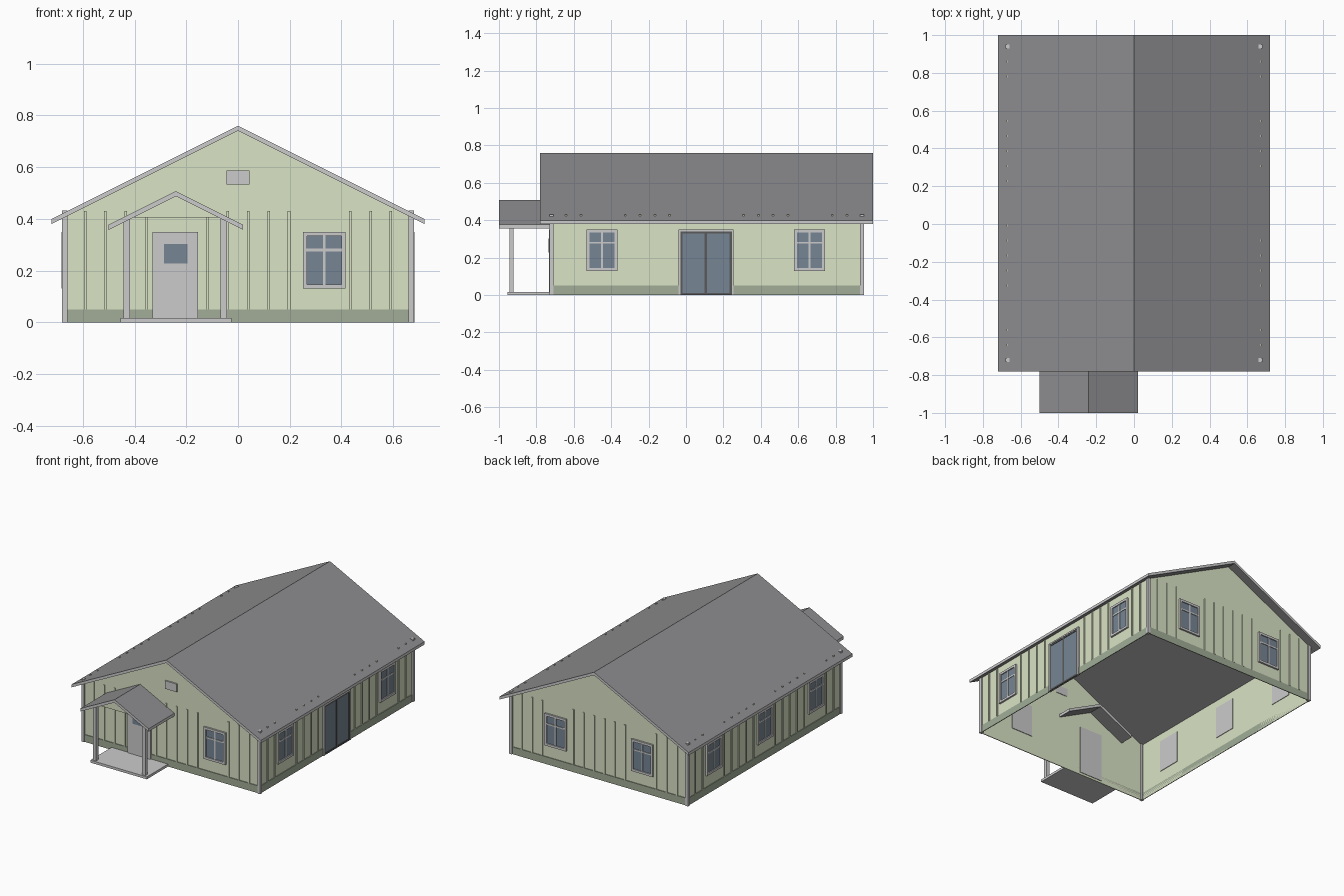
import bpy, bmesh
from mathutils import Vector

if "Cube" in bpy.data.objects:
    bpy.data.objects.remove(bpy.data.objects["Cube"])


def material(name, rgb):
    m = bpy.data.materials.new(name)
    m.diffuse_color = (*rgb, 1)
    m.use_nodes = True
    m.node_tree.nodes["Principled BSDF"].inputs["Base Color"].default_value = m.diffuse_color
    return m


GREEN = material("siding_green", (0.70, 0.77, 0.56))
BASE = material("base_green", (0.36, 0.42, 0.31))
ROOF = material("roof_grey", (0.27, 0.27, 0.28))
GLASS = material("glass_blue", (0.18, 0.24, 0.30))
DARK = material("dark_frame", (0.10, 0.10, 0.10))

X, YF, YB = 0.67, -0.72, 0.94          # wall planes


def finish(name, bm, mat=None):
    bmesh.ops.recalc_face_normals(bm, faces=bm.faces)
    me = bpy.data.meshes.new(name)
    bm.to_mesh(me)
    bm.free()
    ob = bpy.data.objects.new(name, me)
    bpy.context.collection.objects.link(ob)
    if mat:
        me.materials.append(mat)
    return ob


def boxes(name, spans, mat=None):
    """One object from boxes given as (x0, x1, y0, y1, z0, z1)."""
    bm = bmesh.new()
    for x0, x1, y0, y1, z0, z1 in spans:
        vs = bmesh.ops.create_cube(bm, size=1)["verts"]
        for v in vs:
            v.co = Vector(((x0 + x1) / 2 + v.co.x * (x1 - x0),
                           (y0 + y1) / 2 + v.co.y * (y1 - y0),
                           (z0 + z1) / 2 + v.co.z * (z1 - z0)))
    return finish(name, bm, mat)


def prism(name, profile, y0, y1, mat=None):
    """Extrude an x-z profile along y."""
    bm = bmesh.new()
    f = bm.faces.new([bm.verts.new((x, y0, z)) for x, z in profile])
    ext = bmesh.ops.extrude_face_region(bm, geom=[f])["geom"]
    for v in ext:
        if isinstance(v, bmesh.types.BMVert):
            v.co.y = y1
    return finish(name, bm, mat)


def on_wall(side, u0, u1, z0, z1, d0, d1):
    """Box on a wall: u along the wall, d outward from it."""
    if side == "front":
        return (u0, u1, YF - d1, YF - d0, z0, z1)
    if side == "back":
        return (u0, u1, YB + d0, YB + d1, z0, z1)
    if side == "right":
        return (X + d0, X + d1, u0, u1, z0, z1)
    return (-X - d1, -X - d0, u0, u1, z0, z1)


def gable_roof(name, cx, half, ridge, eave, t, y0, y1):
    """Two sloping slabs with dark faces and pale edges."""
    ob = prism(name, [(cx - half, eave), (cx, ridge), (cx + half, eave),
                      (cx + half, eave - t), (cx, ridge - t), (cx - half, eave - t)], y0, y1)
    ob.data.materials.append(None)
    ob.data.materials.append(ROOF)
    for p in ob.data.polygons:
        p.material_index = 1 if abs(p.normal.z) > 0.5 else 0
    return ob


def window(side, n, c, w=0.165, z0=0.13, z1=0.35):
    a, b, t = c - w / 2, c + w / 2, 0.016
    zb, m = z0 + (z1 - z0) * 0.68, 0.005
    boxes(f"{side}_window_{n}_frame", [
        on_wall(side, a, a + t, z0, z1, 0, 0.012), on_wall(side, b - t, b, z0, z1, 0, 0.012),
        on_wall(side, a + t, b - t, z0, z0 + t, 0, 0.012), on_wall(side, a + t, b - t, z1 - t, z1, 0, 0.012),
        on_wall(side, c - m, c + m, z0 + t, z1 - t, 0, 0.009),
        on_wall(side, a + t, b - t, zb - m, zb + m, 0, 0.009),
        on_wall(side, a, b, z0, z1, -0.004, 0.001)])
    boxes(f"{side}_window_{n}_glass", [on_wall(side, a + t, b - t, z0 + t, z1 - t, 0, 0.005)], GLASS)


# Wall shell, open below and under the roof
bm = bmesh.new()
gable = [(-X, 0), (X, 0), (X, 0.405), (0, 0.74), (-X, 0.405)]
f, b = [[bm.verts.new((x, y, z)) for x, z in gable] for y in (YF, YB)]
bm.faces.new(f)
bm.faces.new(b)
for i, j in ((1, 2), (4, 0)):
    bm.faces.new((f[i], f[j], b[j], b[i]))
finish("walls", bm, GREEN)

# Main roof and porch roof
gable_roof("main_roof", 0, 0.72, 0.76, 0.40, 0.02, -0.78, 1.0)
gable_roof("porch_roof", -0.24, 0.26, 0.507, 0.377, 0.02, -1.0, -0.62)

# Openings: centre and width along each wall
openings = {"front": [(-0.2425, 0.175), (0.333, 0.165)],
            "back": [(-0.33, 0.165), (0.33, 0.165)],
            "right": [(-0.45, 0.165), (0.1075, 0.295), (0.66, 0.165)],
            "left": [(-0.45, 0.165), (0.105, 0.165), (0.66, 0.165)]}

# Base band, battens and windows for every wall
for side, holes in openings.items():
    lo, hi = (-X, X) if side in ("front", "back") else (YF, YB)
    boxes(f"{side}_base_band", [on_wall(side, lo, hi, 0, 0.05, 0, 0.005)], BASE)
    count = round((hi - lo) / 0.08)
    strips = []
    for i in range(1, count):
        u = lo + (hi - lo) * i / count
        if all(abs(u - c) > w / 2 + 0.004 for c, w in holes):
            strips.append(on_wall(side, u - 0.005, u + 0.005, 0.05, 0.43, 0, 0.006))
    boxes(f"{side}_battens", strips, GREEN)
    for n, (c, w) in enumerate(holes):
        if w == 0.165:
            window(side, n + 1, c)

# Corner posts
boxes("corner_posts", [(s * X - 0.01, s * X + 0.01, y - 0.011, y + 0.011, 0, 0.432)
                       for s in (-1, 1) for y in (YF, YB)])

# Front door and gable vent
boxes("front_door", [on_wall("front", -0.33, -0.155, 0.015, 0.35, -0.004, 0.012)])
boxes("front_door_glass", [on_wall("front", -0.287, -0.195, 0.228, 0.303, 0, 0.014)], GLASS)
boxes("gable_vent", [on_wall("front", -0.045, 0.045, 0.532, 0.587, -0.004, 0.01)])

# Sliding glass door
S = "right"
boxes("sliding_door_trim", [on_wall(S, -0.04, -0.03, 0, 0.35, 0, 0.012),
                            on_wall(S, 0.245, 0.255, 0, 0.35, 0, 0.012),
                            on_wall(S, -0.03, 0.245, 0.34, 0.35, 0, 0.012),
                            on_wall(S, -0.04, 0.255, 0, 0.35, -0.004, 0.001)])
boxes("sliding_door_frame", [on_wall(S, a, a + 0.012, 0, 0.34, 0, 0.01) for a in (-0.03, 0.1, 0.233)]
      + [on_wall(S, -0.018, 0.233, z, z + 0.012, 0, 0.01) for z in (0, 0.328)], DARK)
boxes("sliding_door_glass", [on_wall(S, -0.018, 0.233, 0.012, 0.328, 0, 0.007)], GLASS)

# Porch floor, posts and gable infill
boxes("porch_floor", [(-0.455, -0.025, -0.955, YF, 0, 0.017)])
boxes("porch_posts", [(x - 0.012, x + 0.012, -0.945, -0.921, 0.017, 0.40) for x in (-0.43, -0.055)])
prism("porch_gable", [(-0.404, 0.405), (-0.076, 0.405), (-0.24, 0.488)], -0.945, -0.925, GREEN)
